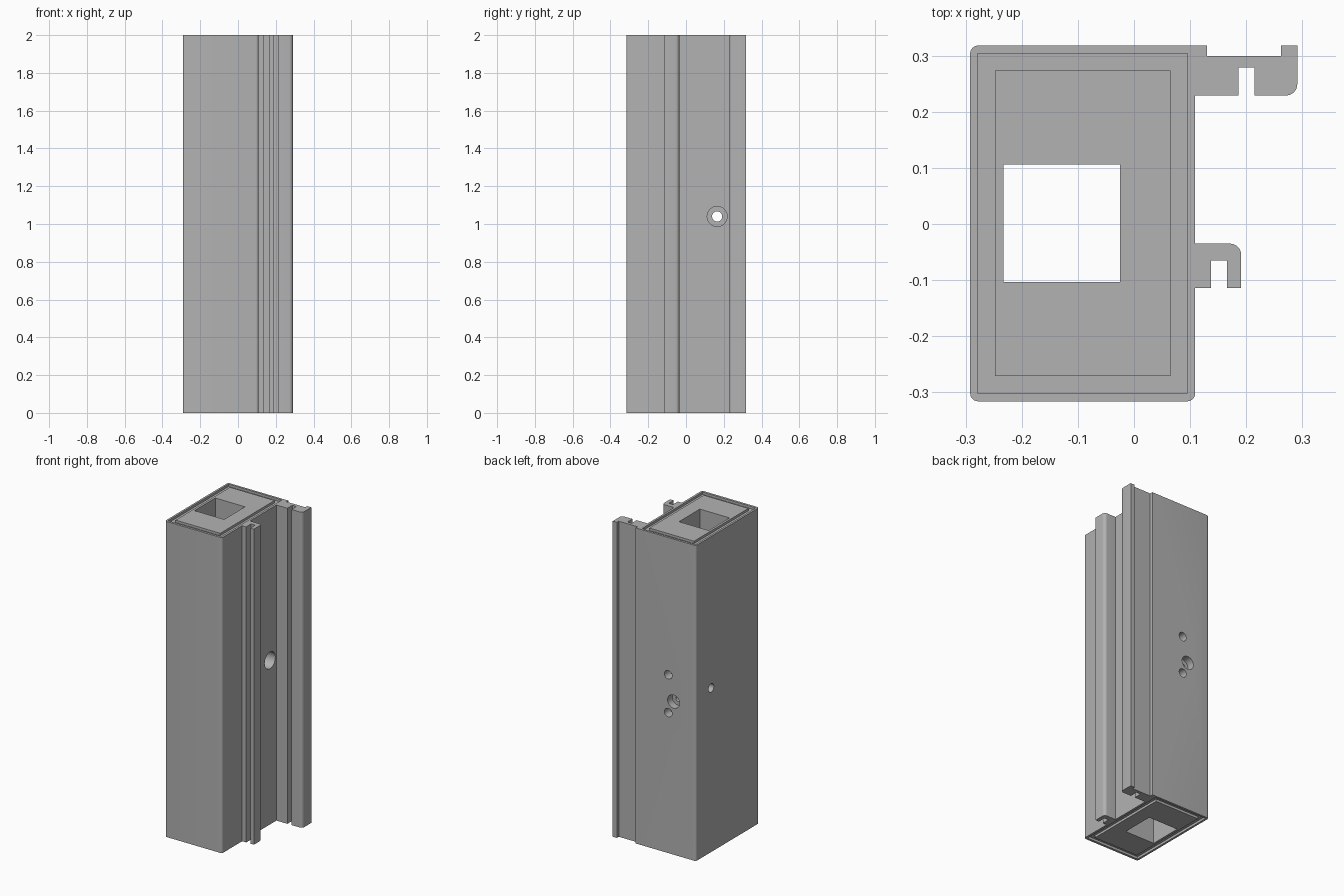
import bpy, bmesh
from math import cos, sin, pi, radians
from mathutils import Matrix, Vector

cube = bpy.data.objects.get("Cube")
if cube:
    bpy.data.objects.remove(cube, do_unlink=True)

grey = bpy.data.materials.new("plain_grey")
grey.use_nodes = True
GREY = (0.448, 0.448, 0.448, 1)
grey.diffuse_color = GREY
grey.node_tree.nodes["Principled BSDF"].inputs["Base Color"].default_value = GREY


def finish(name, bm):
    bmesh.ops.recalc_face_normals(bm, faces=bm.faces)
    mesh = bpy.data.meshes.new(name)
    bm.to_mesh(mesh)
    bm.free()
    mesh.materials.append(grey)
    obj = bpy.data.objects.new(name, mesh)
    bpy.context.collection.objects.link(obj)
    return obj


def arc(cx, cy, r, start):
    """Quarter circle running counter-clockwise from start degrees."""
    return [(cx + r * cos(radians(start) + i * pi / 12),
             cy + r * sin(radians(start) + i * pi / 12)) for i in range(7)]


def extrude(name, profile, height):
    bm = bmesh.new()
    face = bm.faces.new([bm.verts.new((x, y, 0)) for x, y in profile])
    result = bmesh.ops.extrude_face_region(bm, geom=[face])
    top = [v for v in result["geom"] if isinstance(v, bmesh.types.BMVert)]
    bmesh.ops.translate(bm, verts=top, vec=(0, 0, height))
    return finish(name, bm)


def box(name, x, y, z):
    bm = bmesh.new()
    bmesh.ops.create_cube(bm, size=1)
    for v in bm.verts:
        v.co = [lo + (c + 0.5) * (hi - lo) for c, (lo, hi) in zip(v.co, (x, y, z))]
    return finish(name, bm)


def drill(name, start, end, radius):
    start, end = Vector(start), Vector(end)
    axis = end - start
    turn = axis.to_track_quat('Z', 'Y').to_matrix().to_4x4()
    bm = bmesh.new()
    bmesh.ops.create_cone(bm, cap_ends=True, segments=32, radius1=radius,
                          radius2=radius, depth=axis.length,
                          matrix=Matrix.Translation((start + end) / 2) @ turn)
    return finish(name, bm)


def cut(target, cutter):
    mod = target.modifiers.new("cut", 'BOOLEAN')
    mod.operation, mod.solver, mod.object = 'DIFFERENCE', 'EXACT', cutter
    bpy.context.view_layer.objects.active = target
    bpy.ops.object.modifier_apply(modifier=mod.name)
    bpy.data.objects.remove(cutter, do_unlink=True)


# Frame extrusion: box section with two slotted arms on its left side
L, R, F, B = -0.292, 0.109, -0.316, 0.318
E = 0.014
profile = (
    arc(L + E, F + E, E, 180) + arc(R - E, F + E, E, 270)
    # front arm
    + [(R, -0.114), (0.137, -0.114), (0.137, -0.065), (0.166, -0.065),
       (0.166, -0.114), (0.191, -0.114)]
    + arc(0.171, -0.055, 0.02, 0) + [(R, -0.035)]
    # back arm
    + [(R, 0.229), (0.186, 0.229), (0.186, 0.279), (0.215, 0.279), (0.215, 0.229)]
    + arc(0.271, 0.249, 0.02, 270)
    + [(0.291, B), (0.262, B), (0.262, 0.299), (0.13, 0.299), (0.13, B)]
    + arc(L + E, B - E, E, 90)
)
frame = extrude("frame_extrusion", profile, 2)

# Square channel along the whole length
cut(frame, box("channel", (-0.233, -0.025), (-0.103, 0.106), (-0.1, 2.1)))

# Shallow groove round the panel at each end
for low, high in ((-0.1, 0.015), (1.985, 2.1)):
    groove = box("groove", (-0.279, 0.095), (-0.301, 0.304), (low, high))
    cut(groove, box("panel", (-0.248, 0.065), (-0.271, 0.274), (low - 0.1, high + 0.1)))
    cut(frame, groove)

# Stepped bolt hole running from side to side
cut(frame, drill("bolt_head", (0.2, 0.165, 1.04), (-0.25, 0.165, 1.04), 0.053))
cut(frame, drill("bolt_shank", (0.0, 0.165, 1.04), (-0.4, 0.165, 1.04), 0.027))

# Back face: stepped lock hole between two small screw holes
cut(frame, drill("lock_recess", (-0.135, 0.4, 0.97), (-0.135, 0.27, 0.97), 0.042))
cut(frame, drill("lock_bore", (-0.135, 0.3, 0.97), (-0.135, 0.05, 0.97), 0.018))
for z in (0.89, 1.13):
    cut(frame, drill("screw_hole", (-0.098, 0.4, z), (-0.098, 0.26, z), 0.027))

bpy.ops.object.select_all(action='DESELECT')
frame.select_set(True)
bpy.context.view_layer.objects.active = frame
bpy.ops.object.shade_smooth_by_angle(angle=radians(30))
